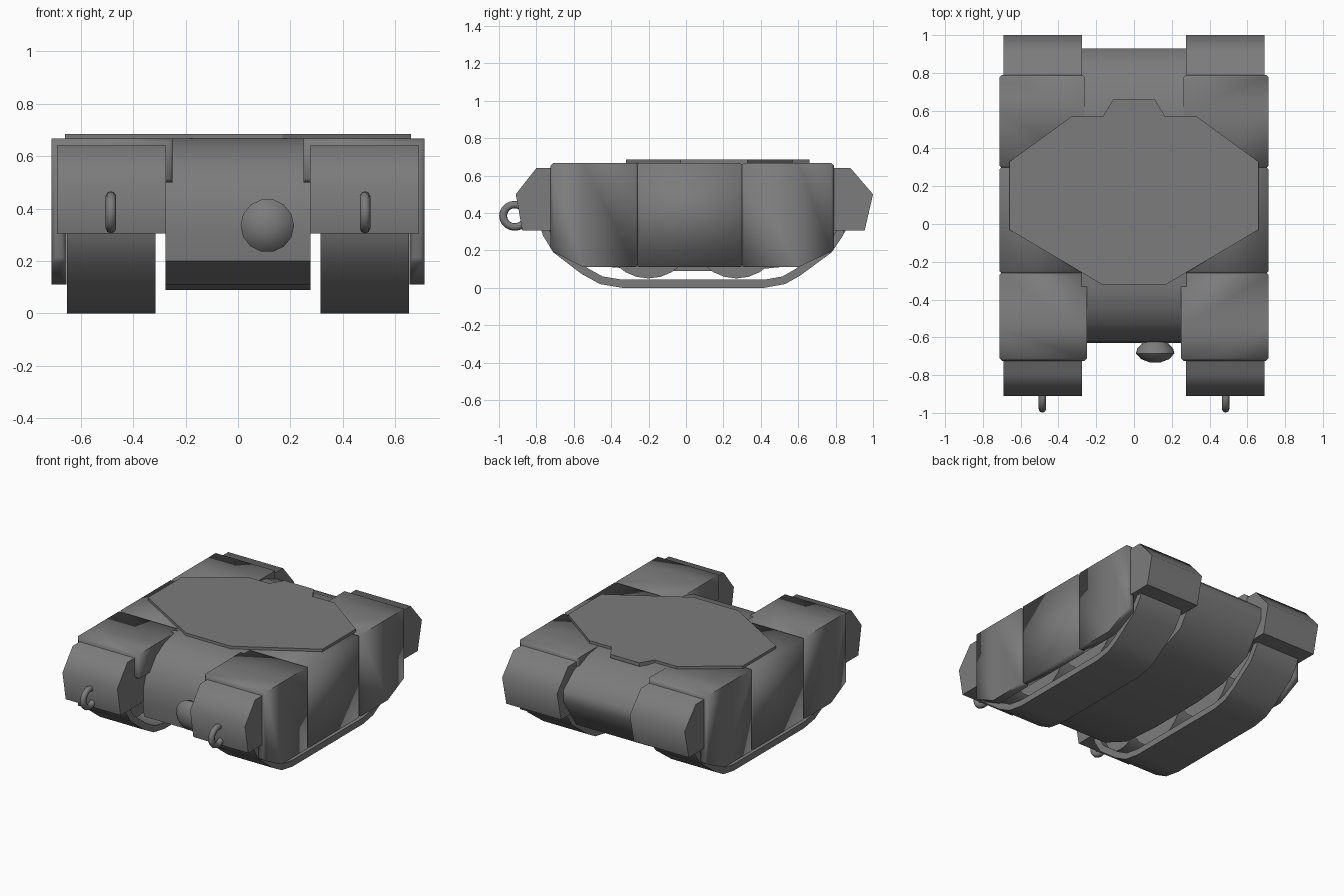
import bpy, bmesh, math
from mathutils import Vector

if "Cube" in bpy.data.objects:
    bpy.data.objects.remove(bpy.data.objects["Cube"])


def finish(name, bm, mirror=False, angle=30):
    bmesh.ops.recalc_face_normals(bm, faces=bm.faces[:])
    me = bpy.data.meshes.new(name)
    bm.to_mesh(me)
    bm.free()
    ob = bpy.data.objects.new(name, me)
    bpy.context.collection.objects.link(ob)
    bpy.ops.object.select_all(action='DESELECT')
    ob.select_set(True)
    bpy.context.view_layer.objects.active = ob
    bpy.ops.object.shade_smooth_by_angle(angle=math.radians(angle))
    if mirror:
        ob.modifiers.new("Mirror", 'MIRROR')
    return ob


def loft(name, rings, mirror=False, bevel=0, angle=30):
    """Join equal-sized closed sections and cap both ends; bevel chamfers the end rims."""
    bm = bmesh.new()
    vs = [[bm.verts.new(p) for p in ring] for ring in rings]
    n = len(vs[0])
    for a, b in zip(vs, vs[1:]):
        for i in range(n):
            j = (i + 1) % n
            bm.faces.new((a[i], a[j], b[j], b[i]))
    caps = [bm.faces.new(vs[0]), bm.faces.new(vs[-1])]
    bmesh.ops.recalc_face_normals(bm, faces=bm.faces[:])
    if bevel:
        rims = [e for f in caps for e in f.edges]
        bmesh.ops.bevel(bm, geom=rims, offset=bevel, segments=1, profile=0.5,
                        affect='EDGES', clamp_overlap=True)
    return finish(name, bm, mirror, angle)


def prism(name, yz, x0, x1, mirror=False, angle=30):
    return loft(name, [[(x, y, z) for y, z in yz] for x in (x0, x1)], mirror, 0, angle)


# Central hull with a rounded nose and upswept tail
prism("hull", [(-0.33, 0.667), (-0.44, 0.64), (-0.53, 0.585), (-0.59, 0.51),
               (-0.625, 0.41), (-0.63, 0.30), (-0.62, 0.20), (-0.40, 0.11),
               (-0.12, 0.09), (0.30, 0.09), (0.55, 0.115), (0.79, 0.21),
               (0.93, 0.42), (0.93, 0.50), (0.82, 0.59), (0.68, 0.65), (0.57, 0.667)],
      -0.277, 0.277, angle=55)

# Sponsons ending in faceted pods, shaded smooth across the facets
prism("sponson", [(-0.80, 0.64), (-0.91, 0.50), (-0.875, 0.305), (0.955, 0.305),
                  (1.0, 0.50), (0.88, 0.64)], 0.275, 0.69, True, 72)


# Armour covers: roof, inner lip and hanging side skirt
def cover(name, stations, inner):
    rings = [[(x, y, z) for x, z in ((inner, 0.50), (inner, 0.667), (0.712, 0.667),
                                     (0.712, low), (0.655, low), (0.655, 0.50))]
             for y, low in stations]
    loft(name, rings, True, 0.014, 60)


cover("front_cover", [(-0.725, 0.20), (-0.55, 0.11), (-0.255, 0.11)], 0.25)
cover("middle_cover", [(-0.265, 0.11), (0.305, 0.11)], 0.27)
cover("rear_cover", [(0.295, 0.11), (0.60, 0.11), (0.79, 0.20)], 0.262)

# Track band: outer path plus an inward offset
path = [Vector(p) for p in [(-0.78, 0.33), (-0.765, 0.28), (-0.71, 0.19), (-0.56, 0.075),
                            (-0.46, 0.02), (-0.34, 0.0), (0.42, 0.0), (0.53, 0.02),
                            (0.61, 0.065), (0.78, 0.19), (0.84, 0.28), (0.85, 0.33)]]
inner = []
for i, p in enumerate(path):
    t = (path[min(i + 1, len(path) - 1)] - path[max(i - 1, 0)]).normalized()
    inner.append(p + Vector((-t.y, t.x)) * 0.043)
prism("track", path + inner[::-1], 0.315, 0.652, True)

# Road wheels and end wheels
for name, y, z, r in (("front_road_wheel", -0.20, 0.295, 0.245),
                      ("rear_road_wheel", 0.27, 0.295, 0.245),
                      ("front_end_wheel", -0.56, 0.32, 0.165),
                      ("rear_end_wheel", 0.64, 0.32, 0.165)):
    ring = [(y + r * math.cos(a), z + r * math.sin(a))
            for a in (i * math.tau / 24 for i in range(24))]
    prism(name, ring, 0.36, 0.61, True)

# Turret base plate
half = [(0.17, -0.32), (0.66, -0.03), (0.66, 0.33), (0.33, 0.57), (0.165, 0.57), (0.11, 0.66)]
outline = half + [(-x, y) for x, y in half[::-1]]
loft("turret_plate", [[(x, y, z) for x, y in outline] for z in (0.66, 0.685)])

# Ball mount on the nose
rings = []
for y, r in ((-0.60, 0.06), (-0.635, 0.072), (-0.66, 0.095), (-0.685, 0.102),
             (-0.715, 0.075), (-0.732, 0.03)):
    rings.append([(0.112 + r * math.cos(a), y, 0.335 + r * math.sin(a))
                  for a in (i * math.tau / 14 for i in range(14))])
loft("ball_mount", rings, angle=35)

# Tow rings
bpy.ops.mesh.primitive_torus_add(major_segments=20, minor_segments=8, major_radius=0.06,
                                 minor_radius=0.02, location=(0, 0, 0))
ring = bpy.context.object
ring.name = "tow_ring"
for v in ring.data.vertices:
    x, y, z = v.co
    v.co = (z + 0.485, x * 1.05 - 0.915, y + 0.385)
bpy.ops.object.shade_smooth_by_angle(angle=math.radians(60))
ring.modifiers.new("Mirror", 'MIRROR')

# Dark grey paint on every part
paint = bpy.data.materials.new("dark_grey")
paint.diffuse_color = (0.2, 0.2, 0.2, 1)
paint.use_nodes = True
paint.node_tree.nodes["Principled BSDF"].inputs["Base Color"].default_value = paint.diffuse_color
for ob in bpy.data.objects:
    ob.data.materials.append(paint)
